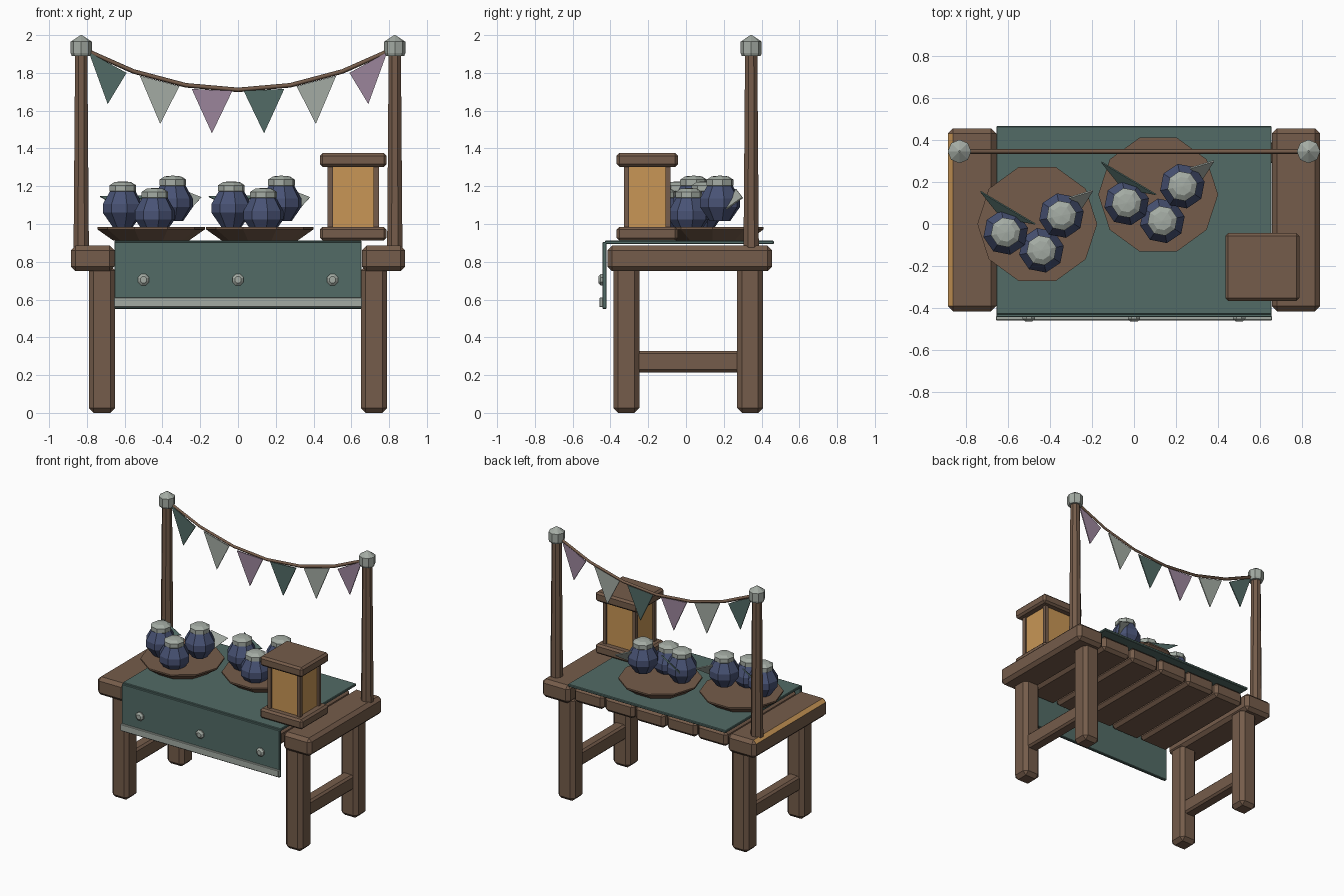
import bpy, bmesh, math, random
from mathutils import Vector, Matrix

random.seed(4)
if "Cube" in bpy.data.objects:
    bpy.data.objects.remove(bpy.data.objects["Cube"])


def material(name, rgb):
    m = bpy.data.materials.new(name)
    m.use_nodes = True
    m.diffuse_color = (*rgb, 1)
    bsdf = next(n for n in m.node_tree.nodes if n.type == 'BSDF_PRINCIPLED')
    bsdf.inputs["Base Color"].default_value = (*rgb, 1)
    return m


WOOD = material("brown wood", (0.178, 0.107, 0.069))
TEAL = material("teal cloth", (0.084, 0.147, 0.133))
PALE = material("pale grey", (0.37, 0.41, 0.37))
PURPLE = material("dusty purple", (0.33, 0.235, 0.33))
BLUE = material("blue glaze", (0.065, 0.085, 0.175))
AMBER = material("amber", (0.58, 0.305, 0.092))


def finish(name, bm, *mats):
    bmesh.ops.recalc_face_normals(bm, faces=bm.faces)
    me = bpy.data.meshes.new(name)
    bm.to_mesh(me)
    bm.free()
    for m in mats:
        me.materials.append(m)
    ob = bpy.data.objects.new(name, me)
    bpy.context.collection.objects.link(ob)
    return ob


def box(name, lo, hi, mat, bevel=0.0):
    """Chamfered box between two corners."""
    lo, hi = Vector(lo), Vector(hi)
    bm = bmesh.new()
    bmesh.ops.create_cube(bm, size=1)
    bmesh.ops.scale(bm, vec=hi - lo, verts=bm.verts)
    bmesh.ops.translate(bm, vec=(lo + hi) / 2, verts=bm.verts)
    if bevel:
        bmesh.ops.bevel(bm, geom=bm.edges[:], offset=bevel, segments=1, affect='EDGES')
    return finish(name, bm, mat)


def lathe(name, profile, sides, at, mat, turn=0.0, axis='Z'):
    """Low-poly turned shape from (radius, height) pairs."""
    bm = bmesh.new()
    rings = []
    for r, z in profile:
        rings.append([bm.verts.new((r * math.cos(turn + i * math.tau / sides),
                                    r * math.sin(turn + i * math.tau / sides), z))
                      for i in range(sides)])
    for a, b in zip(rings, rings[1:]):
        for i in range(sides):
            j = (i + 1) % sides
            bm.faces.new((a[i], a[j], b[j], b[i]))
    bm.faces.new(rings[0][::-1])
    bm.faces.new(rings[-1])
    if axis == 'Y':
        bmesh.ops.rotate(bm, matrix=Matrix.Rotation(math.pi / 2, 3, 'X'), verts=bm.verts)
    bmesh.ops.translate(bm, vec=at, verts=bm.verts)
    return finish(name, bm, mat)


def pennant(name, corners, mat, thick):
    """Thin triangular plate."""
    pts = [Vector(c) for c in corners]
    n = (pts[1] - pts[0]).cross(pts[2] - pts[0]).normalized() * thick / 2
    bm = bmesh.new()
    f = [bm.verts.new(p + n) for p in pts]
    b = [bm.verts.new(p - n) for p in pts]
    bm.faces.new(f)
    bm.faces.new(b[::-1])
    for i in range(3):
        j = (i + 1) % 3
        bm.faces.new((f[i], b[i], b[j], f[j]))
    return finish(name, bm, mat)


# Legs and side stretchers
for s, side in ((1, "left"), (-1, "right")):
    x0, x1 = sorted((0.65 * s, 0.79 * s))
    for y, end in ((-0.385, "front"), (0.27, "back")):
        box(f"{end}_{side}_leg", (x0, y, 0), (x1, y + 0.138, 0.78), WOOD, 0.026)
    box(f"{side}_stretcher", (s * 0.72 - 0.045, -0.27, 0.215),
        (s * 0.72 + 0.045, 0.29, 0.328), WOOD, 0.014)

# Table planks
for i in range(7):
    x = -0.77 + i * 0.2567
    if i in (0, 6):
        plank = box("end_plank", (x - 0.115, -0.415, 0.75), (x + 0.115, 0.455, 0.885), WOOD, 0.024)
    else:
        j = random.uniform(-0.012, 0.012)
        plank = box("plank", (x - 0.123, -0.405 + j, 0.768), (x + 0.123, 0.44 + j, 0.88), WOOD, 0.022)
    if i == 0:
        # Amber worn edge on the outer top chamfer
        plank.data.materials.append(AMBER)
        for p in plank.data.polygons:
            if p.normal.x < -0.5 and p.normal.z > 0.5 and abs(p.normal.y) < 0.1:
                p.material_index = 1

# Cloth, hanging front, trim and studs
box("table_cloth", (-0.655, -0.43, 0.893), (0.655, 0.465, 0.912), TEAL, 0.004)
box("cloth_front", (-0.655, -0.443, 0.55), (0.655, -0.42, 0.905), TEAL, 0.004)
box("cloth_trim", (-0.656, -0.458, 0.56), (0.656, -0.438, 0.61), PALE, 0.003)
for x in (-0.5, 0, 0.5):
    lathe("cloth_stud", [(0.032, 0), (0.032, 0.01), (0.018, 0.022)], 8,
          (x, -0.442, 0.705), PALE, math.pi / 8, 'Y')

# Posts with caps
for s, side in ((1, "left"), (-1, "right")):
    lathe(f"{side}_post", [(0.044, 0.86), (0.035, 1.92)], 8, (s * 0.83, 0.345, 0),
          WOOD, math.pi / 8)
    lathe(f"{side}_post_cap", [(0.05, 1.89), (0.056, 1.905), (0.056, 1.965), (0.004, 2.0)], 8,
          (s * 0.83, 0.345, 0), PALE)

# Sagging rope
curve = bpy.data.curves.new("rope", 'CURVE')
curve.dimensions = '3D'
curve.bevel_depth = 0.012
curve.bevel_resolution = 0
spline = curve.splines.new('POLY')
spline.points.add(6)
for i, p in enumerate(spline.points):
    t = i / 3 - 1
    p.co = (0.83 * t, 0.345, 1.71 + 0.22 * t * t, 1)
curve.materials.append(WOOD)
bpy.context.collection.objects.link(bpy.data.objects.new("rope", curve))

# Bunting, three shapes mirrored across the middle
SHAPES = [((0.79, 1.91), (0.59, 1.80), (0.69, 1.635)),
          ((0.52, 1.785), (0.31, 1.73), (0.412, 1.53)),
          ((0.245, 1.715), (0.03, 1.705), (0.138, 1.48))]
for s, colours in ((-1, (TEAL, PALE, PURPLE)), (1, (PURPLE, PALE, TEAL))):
    for shape, mat in zip(SHAPES, colours):
        pennant("bunting_flag", [(s * x, 0.34, z) for x, z in shape], mat, 0.008)

# Lantern
LX, LY = 0.61, -0.205
for name, z0, z1 in (("lantern_base", 0.912, 0.985), ("lantern_roof", 1.303, 1.375)):
    box(name, (LX - 0.176, LY - 0.162, z0), (LX + 0.176, LY + 0.162, z1), WOOD, 0.014)
box("lantern_glass", (LX - 0.123, LY - 0.112, 0.98), (LX + 0.123, LY + 0.112, 1.31), AMBER)
for sx in (-1, 1):
    for sy in (-1, 1):
        cx, cy = LX + sx * 0.122, LY + sy * 0.11
        box("lantern_corner", (cx - 0.014, cy - 0.014, 0.98),
            (cx + 0.014, cy + 0.014, 1.31), WOOD)

# Trays, each with three lidded jars and two leaves
JARS = [(-0.15, -0.04, 0.0), (0.02, -0.125, -0.035), (0.115, 0.04, 0.03)]
BODY = [(0.055, 0.985), (0.108, 1.06), (0.108, 1.105), (0.066, 1.178)]
LID = [(0.062, 1.165), (0.072, 1.175), (0.072, 1.205), (0.045, 1.222), (0.004, 1.226)]
for tx, ty in ((-0.46, 0.0), (0.115, 0.14)):
    lathe("tray", [(0.2, 0.912), (0.285, 0.972), (0.285, 0.983)], 10, (tx, ty, 0), WOOD)
    for jx, jy, jz in JARS:
        at = (tx + jx, ty + jy, jz)
        lathe("jar", BODY, 8, at, BLUE, 0.2)
        lathe("jar_lid", LID, 8, at, PALE, 0.2)
    leaves = (("teal_leaf", TEAL, [(-0.27, 0.155, 1.145), (-0.01, 0.0, 1.15), (-0.17, 0.03, 1.09)]),
              ("pale_leaf", PALE, [(0.265, 0.16, 1.14), (0.15, 0.125, 1.185), (0.21, 0.075, 1.08)]))
    for name, mat, pts in leaves:
        pennant(name, [(tx + x, ty + y, z) for x, y, z in pts], mat, 0.008)
